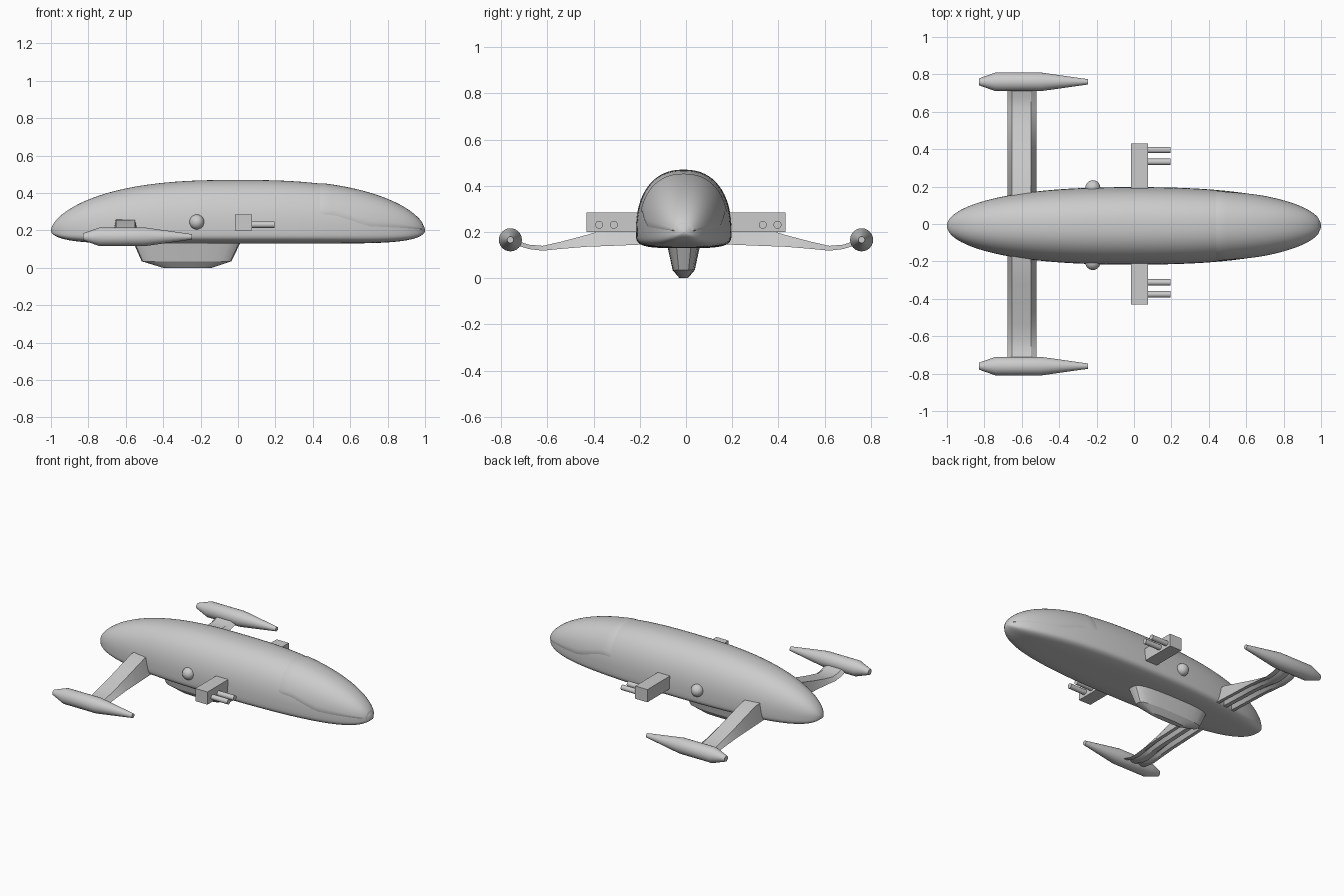
import bpy, bmesh, math
from math import sin, cos, pi

if "Cube" in bpy.data.objects:
    bpy.data.objects.remove(bpy.data.objects["Cube"])


def loft(name, rings, closed=True, caps=True, smooth=None):
    """Skin a list of equally sized point rings into one mesh object."""
    bm = bmesh.new()
    vs = [[bm.verts.new(p) for p in r] for r in rings]
    n = len(rings[0])
    for a, b in zip(vs, vs[1:]):
        for i in range(n if closed else n - 1):
            j = (i + 1) % n
            bm.faces.new((a[i], a[j], b[j], b[i]))
    if caps:
        bm.faces.new(vs[0][::-1])
        bm.faces.new(vs[-1])
    bmesh.ops.recalc_face_normals(bm, faces=bm.faces)
    me = bpy.data.meshes.new(name)
    bm.to_mesh(me)
    bm.free()
    ob = bpy.data.objects.new(name, me)
    bpy.context.collection.objects.link(ob)
    if smooth:
        shade(ob, smooth)
    return ob


def shade(ob, angle):
    bpy.ops.object.select_all(action='DESELECT')
    ob.select_set(True)
    bpy.context.view_layer.objects.active = ob
    bpy.ops.object.shade_smooth_by_angle(angle=math.radians(angle))


def power(v, e):
    return math.copysign(abs(v) ** e, v)


def tube(name, profile, y, z, n, smooth):
    """Solid of revolution along x from (x, radius) pairs."""
    return loft(name, [[(x, y + r * cos(2 * pi * i / n), z + r * sin(2 * pi * i / n))
                        for i in range(n)] for x, r in profile], smooth=smooth)


BODY_Y, MID_Z = -0.01, 0.20


def hull_point(x, a, grow=0.0):
    """Hull surface: domed upper half, nearly flat belly."""
    ax = min(abs(x), 0.99999)
    w = 0.207 * (1 - ax ** 2.4) ** 0.5 + grow
    up = 0.27 * (1 - ax ** 2.6) ** 0.6 + grow
    down = 0.07 * (1 - ax ** 8) ** 0.5
    if sin(a) >= 0:
        e, h = 2 / 2.3, up
    else:
        e, h = 2 / 4, down
    return (x, BODY_Y + w * power(cos(a), e), MID_Z + h * power(sin(a), e))


# Hull
xs = [-cos(pi * i / 64) for i in range(65)]
loft('hull', [[hull_point(x, 2 * pi * i / 64) for i in range(64)] for x in xs], smooth=45)

# Canopy: thin skin over the nose with a stepped lower edge
rings = []
for k in range(25):
    x = 0.42 + 0.568 * sin(pi / 2 * k / 24)
    t = min(max((x - 0.52) / 0.18, 0), 1)
    a0 = 0.22 * (1 - t) + 0.03
    rings.append([hull_point(x, a0 + (pi - 2 * a0) * i / 32,
                             -0.004 if k in (0, 24) or i in (0, 32) else 0.004)
                  for i in range(33)])
loft('canopy', rings, closed=False, caps=False, smooth=45)

# Belly keel: tapered tub with rounded ends (x min, x max, half width, z)
rings = []
for x0, x1, w, z in [(-0.57, 0.025, 0.075, 0.16), (-0.515, -0.035, 0.048, 0.035),
                     (-0.40, -0.14, 0.018, 0.0)]:
    c, h = (x0 + x1) / 2, (x1 - x0) / 2
    rings.append([(c + h * power(cos(2 * pi * i / 24), 0.7),
                   BODY_Y + w * power(sin(2 * pi * i / 24), 0.6), z) for i in range(24)])
loft('belly_keel', rings, smooth=25)

POD = [(-0.83, 0.018), (-0.74, 0.05), (-0.50, 0.05), (-0.245, 0.014)]
# Wing stations: y, upper z, lower z
WING = [(0.10, 0.265, 0.15), (0.20, 0.255, 0.145), (0.32, 0.22, 0.14), (0.43, 0.187, 0.136),
        (0.54, 0.158, 0.127), (0.62, 0.14, 0.119), (0.68, 0.145, 0.126), (0.74, 0.165, 0.145)]

for s, side in ((1, 'left'), (-1, 'right')):
    # Wing with two grooves along its underside
    rings = []
    for y, zt, zb in WING:
        g = zb + 0.4 * (zt - zb)
        sec = [(-0.675, zb), (-0.653, zt), (-0.552, zt), (-0.522, zb), (-0.545, zb),
               (-0.563, g), (-0.583, zb), (-0.612, zb), (-0.632, g), (-0.652, zb)]
        rings.append([(x, s * y, z) for x, z in sec])
    loft('wing_' + side, rings, smooth=22)

    # Wing tip pod
    tube('tip_pod_' + side, POD, s * 0.76, 0.166, 24, 20)

    # Gun mount and twin barrels
    loft('gun_mount_' + side,
         [[(x, s * y, z) for x, z in ((-0.015, 0.2), (0.075, 0.2), (0.075, 0.285), (-0.015, 0.285))]
          for y in (0.15, 0.43)])
    for i, y in enumerate((0.322, 0.386)):
        tube(f'gun_barrel_{side}_{i + 1}', [(0.06, 0.017), (0.195, 0.017)],
             s * y + 0.01, 0.231, 20, 30)

    # Side dome
    bpy.ops.mesh.primitive_uv_sphere_add(segments=24, ring_count=14, radius=0.04,
                                         location=(-0.22, s * 0.2 - 0.006, 0.245))
    dome = bpy.context.object
    dome.name = 'side_dome_' + side
    shade(dome, 40)
